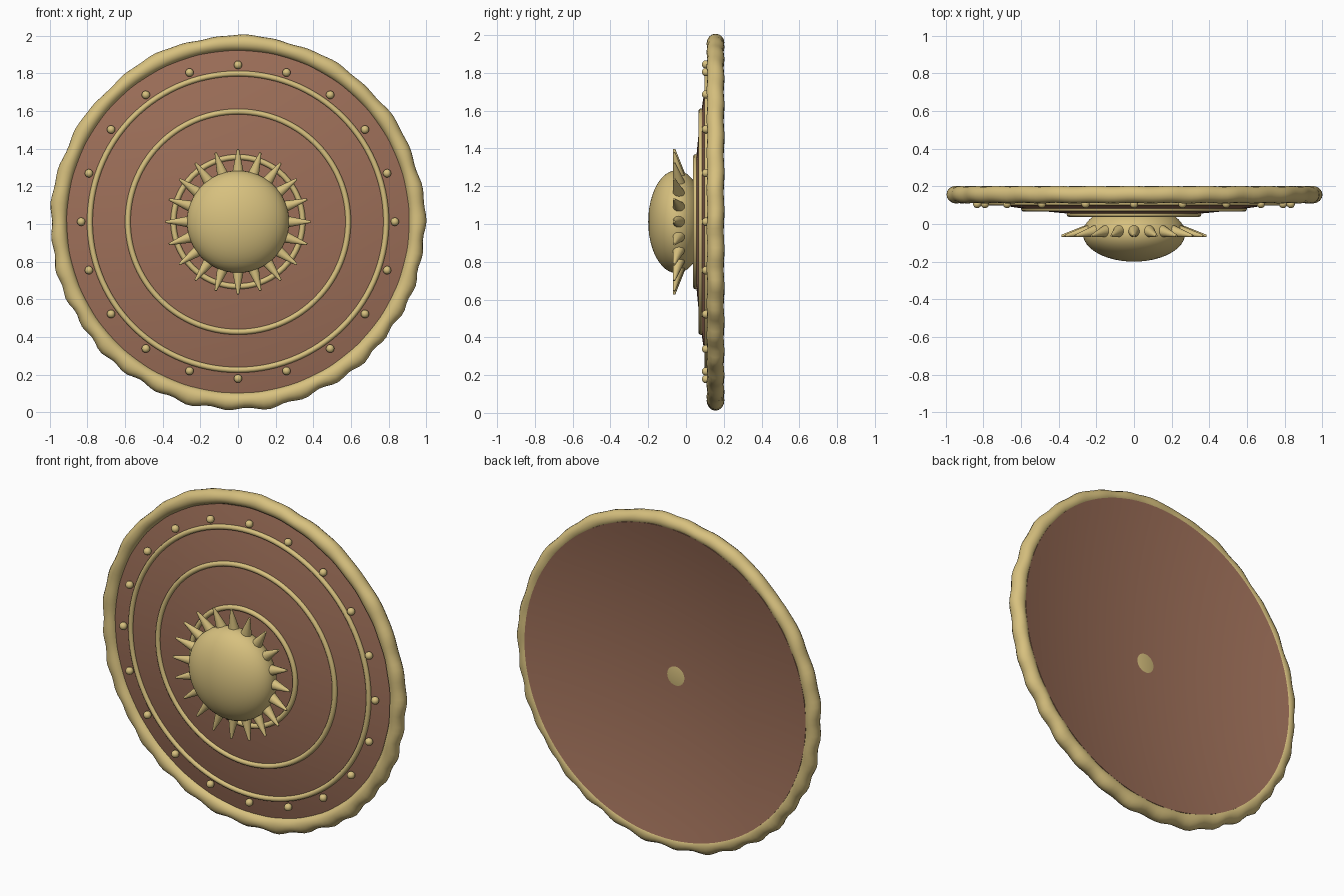
import bpy, bmesh
from math import sin, cos, pi, radians, sqrt
from mathutils import Vector

if "Cube" in bpy.data.objects:
    bpy.data.objects.remove(bpy.data.objects["Cube"])

CZ = 1.012  # height of the shield centre


def material(name, rgb):
    m = bpy.data.materials.new(name)
    m.diffuse_color = (*rgb, 1)
    m.use_nodes = True
    m.node_tree.nodes["Principled BSDF"].inputs["Base Color"].default_value = m.diffuse_color
    return m


GOLD = material("brass", (0.68, 0.53, 0.21))
BROWN = material("leather", (0.34, 0.16, 0.10))


def finish(bm, name, mat):
    bmesh.ops.remove_doubles(bm, verts=bm.verts, dist=1e-5)
    bmesh.ops.recalc_face_normals(bm, faces=bm.faces)
    me = bpy.data.meshes.new(name)
    bm.to_mesh(me)
    bm.free()
    me.materials.append(mat)
    ob = bpy.data.objects.new(name, me)
    bpy.context.collection.objects.link(ob)
    bpy.context.view_layer.objects.active = ob
    ob.select_set(True)
    bpy.ops.object.shade_smooth_by_angle(angle=radians(40))
    ob.select_set(False)
    return ob


def point(r, y, a):
    return Vector((r * sin(a), y, CZ + r * cos(a)))


def lathe(name, profile, mat, closed=True, segs=120, warp=None):
    """Revolve (radius, y) points about the shield's axis."""
    bm = bmesh.new()
    rings = []
    for i in range(segs):
        a = 2 * pi * i / segs
        pts = [warp(r, y, a) if warp else (r, y) for r, y in profile]
        rings.append([bm.verts.new(point(r, y, a)) for r, y in pts])
    n = len(profile)
    for i in range(segs):
        p, q = rings[i], rings[(i + 1) % segs]
        for j in range(n if closed else n - 1):
            k = (j + 1) % n
            bm.faces.new((p[j], p[k], q[k], q[j]))
    bmesh.ops.dissolve_degenerate(bm, dist=1e-6, edges=bm.edges)
    return finish(bm, name, mat)


def oval(r, y, hr, hy, n=14):
    return [(r + hr * cos(2 * pi * i / n), y + hy * sin(2 * pi * i / n)) for i in range(n)]


# Domed board, hollow at the back
def dome(r):
    return 0.041 + 0.118 * r * r


radii = [0.93 * i / 16 for i in range(17)]
front = [(r, dome(r)) for r in radii]
back = [(r, dome(r) + 0.055) for r in reversed(radii)]
lathe("board", front + back, BROWN, closed=False)


# Hammered rim: the outer half is dented, mostly along the bottom and left
def hammered(r, y, a):
    out = max(0, (r - 0.93) / 0.06)
    low = 0.5 - 0.5 * cos(a)
    dents = 0.006 * (0.35 + low) * sin(34 * a + 1.5 * sin(3 * a))
    dents += 0.004 * sin(13 * a + 1) + 0.008 * low
    dents -= 0.012 * max(0, 1 - abs(a - radians(312)) / 0.15)
    return r + out * dents, y + 0.002 * sin(29 * a + 2)


lathe("rim", oval(0.948, 0.156, 0.042, 0.045, 16), GOLD, segs=180, warp=hammered)

# Raised rings
for name, r, y in (("outer_ring", 0.787, 0.112), ("middle_ring", 0.585, 0.081),
                   ("inner_ring", 0.343, 0.052)):
    lathe(name, oval(r, y, 0.015, 0.015, 10), GOLD)

# Central boss
lathe("boss", [(0.272 * sin(pi * i / 24), -0.05 - 0.15 * cos(pi * i / 24)) for i in range(25)],
      GOLD, closed=False, segs=64)

# Rivets and spikes, twenty of each
for i in range(20):
    a = 2 * pi * i / 20
    bm = bmesh.new()
    bmesh.ops.create_uvsphere(bm, u_segments=16, v_segments=10, radius=0.022)
    bmesh.ops.translate(bm, vec=point(0.833, 0.106, a), verts=bm.verts)
    finish(bm, f"rivet_{i + 1}", GOLD)

    base, tip = point(0.225, -0.033, a), point(0.385, -0.063, a)
    axis = tip - base
    bm = bmesh.new()
    bmesh.ops.create_cone(bm, cap_ends=True, segments=20, radius1=0.038, radius2=0.006,
                          depth=axis.length)
    bmesh.ops.rotate(bm, matrix=axis.to_track_quat('Z', 'Y').to_matrix(), verts=bm.verts)
    bmesh.ops.translate(bm, vec=(base + tip) / 2, verts=bm.verts)
    finish(bm, f"spike_{i + 1}", GOLD)
